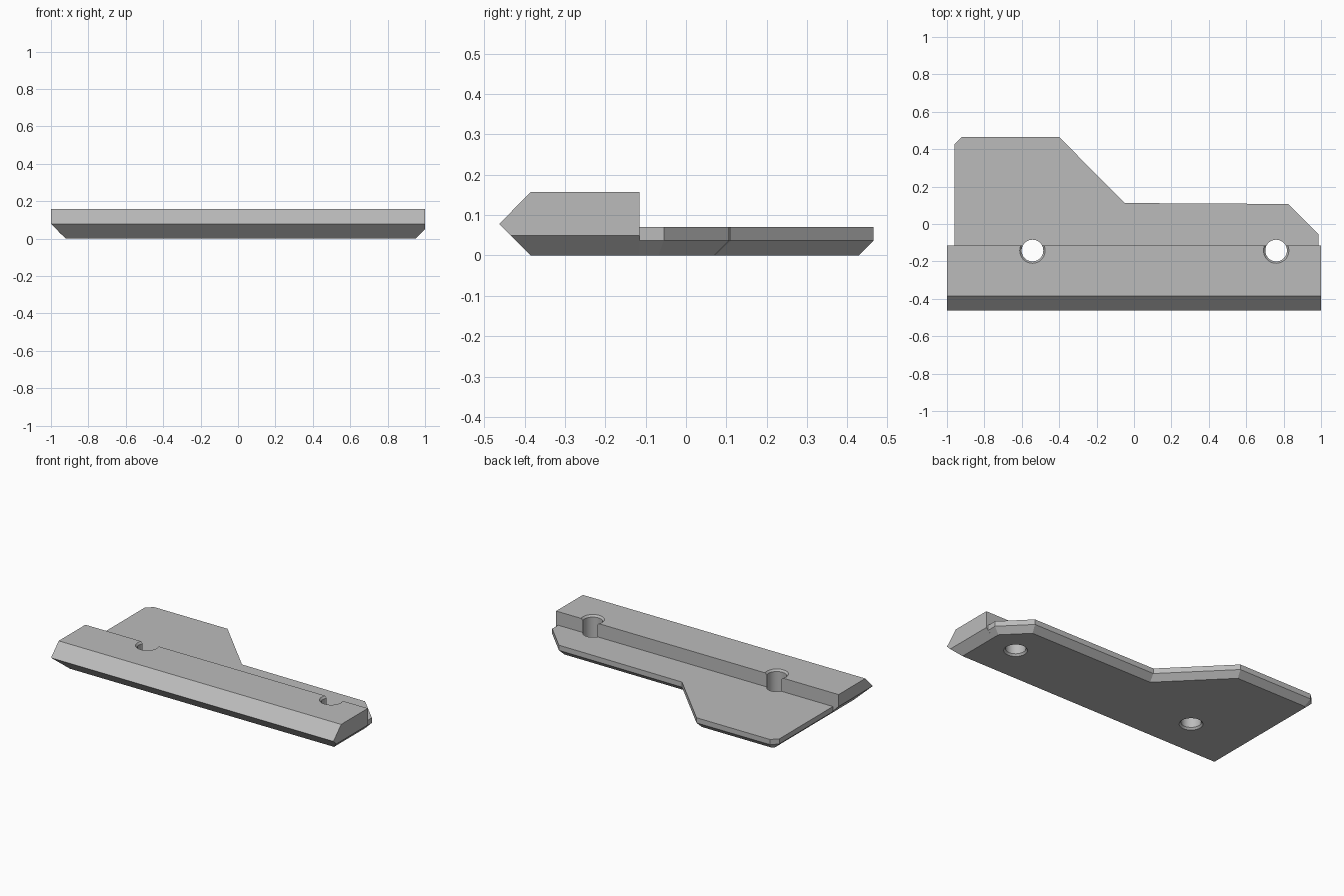
import bpy, bmesh
from mathutils import Vector

cube = bpy.data.objects.get("Cube")
if cube:
    bpy.data.objects.remove(cube, do_unlink=True)

# Single grey material
grey = bpy.data.materials.new("plain grey")
grey.use_nodes = True
grey.diffuse_color = (0.5, 0.5, 0.5, 1)
grey.node_tree.nodes["Principled BSDF"].inputs["Base Color"].default_value = (0.5, 0.5, 0.5, 1)


def make_object(name, bm):
    bmesh.ops.recalc_face_normals(bm, faces=bm.faces)
    mesh = bpy.data.meshes.new(name)
    bm.to_mesh(mesh)
    bm.free()
    mesh.materials.append(grey)
    obj = bpy.data.objects.new(name, mesh)
    bpy.context.collection.objects.link(obj)
    return obj


def loft(bm, rings):
    """Join matching rings of points into a closed solid."""
    loops = [[bm.verts.new(p) for p in ring] for ring in rings]
    n = len(loops[0])
    bm.faces.new(loops[0])
    bm.faces.new(loops[-1])
    for a, b in zip(loops, loops[1:]):
        for i in range(n):
            j = (i + 1) % n
            bm.faces.new((a[i], a[j], b[j], b[i]))


def boolean(target, other, operation):
    mod = target.modifiers.new(operation.title(), 'BOOLEAN')
    mod.operation = operation
    mod.solver = 'EXACT'
    mod.object = other
    with bpy.context.temp_override(object=target, active_object=target):
        bpy.ops.object.modifier_apply(modifier=mod.name)
    bpy.data.objects.remove(other, do_unlink=True)


BACK = -0.115       # rear face of the rail
SEAT = 0.07         # top of the thin plate

# Raised rail: pointed profile along x, with both ends undercut
profile = [(-0.463, 0.078), (-0.385, 0.157), (BACK, 0.157), (BACK, 0), (-0.385, 0)]
bm = bmesh.new()
loft(bm, [[(x, y, z) for y, z in profile] for x in (-1, 1)])
for side, edge in ((-1, 0.92), (1, 0.95)):
    cut = bmesh.ops.bisect_plane(
        bm, geom=bm.verts[:] + bm.edges[:] + bm.faces[:],
        plane_co=(side * edge, 0, 0), plane_no=Vector((side, 0, -1)), clear_outer=True)
    rim = [e for e in cut["geom_cut"] if isinstance(e, bmesh.types.BMEdge)]
    bmesh.ops.contextual_create(bm, geom=rim)
body = make_object("rail_and_plate", bm)

# Thin plate: stepped outline with an undercut lower edge
outline = [(-0.96, BACK), (-0.96, 0.427), (-0.92, 0.465), (-0.40, 0.465),
           (-0.05, 0.112), (0.825, 0.107), (0.986, -0.055), (0.986, BACK)]
foot = [(-0.92, BACK), (-0.92, 0.415), (-0.907, 0.428), (-0.412, 0.428),
        (-0.058, 0.073), (0.812, 0.07), (0.95, -0.068), (0.95, BACK)]
bm = bmesh.new()
loft(bm, [[(x, y, 0) for x, y in foot],
          [(x, y, 0.037) for x, y in outline],
          [(x, y, SEAT) for x, y in outline]])
boolean(body, make_object("plate", bm), 'UNION')

# Bolt holes, flared at the top and bottom
for x in (-0.543, 0.76):
    bm = bmesh.new()
    rings = []
    for z, r in ((-0.01, 0.07), (0, 0.068), (0.012, 0.058), (0.145, 0.058),
                 (0.157, 0.068), (0.17, 0.07)):
        ring = bmesh.ops.create_circle(bm, segments=40, radius=r)["verts"]
        rings.append([v.co + Vector((x, -0.142, z)) for v in ring])
        bmesh.ops.delete(bm, geom=ring, context='VERTS')
    loft(bm, rings)
    boolean(body, make_object("bolt_hole", bm), 'DIFFERENCE')

# Smooth hole walls, crisp edges elsewhere
bpy.ops.object.select_all(action='DESELECT')
body.select_set(True)
bpy.context.view_layer.objects.active = body
bpy.ops.object.shade_smooth_by_angle(angle=0.5)
